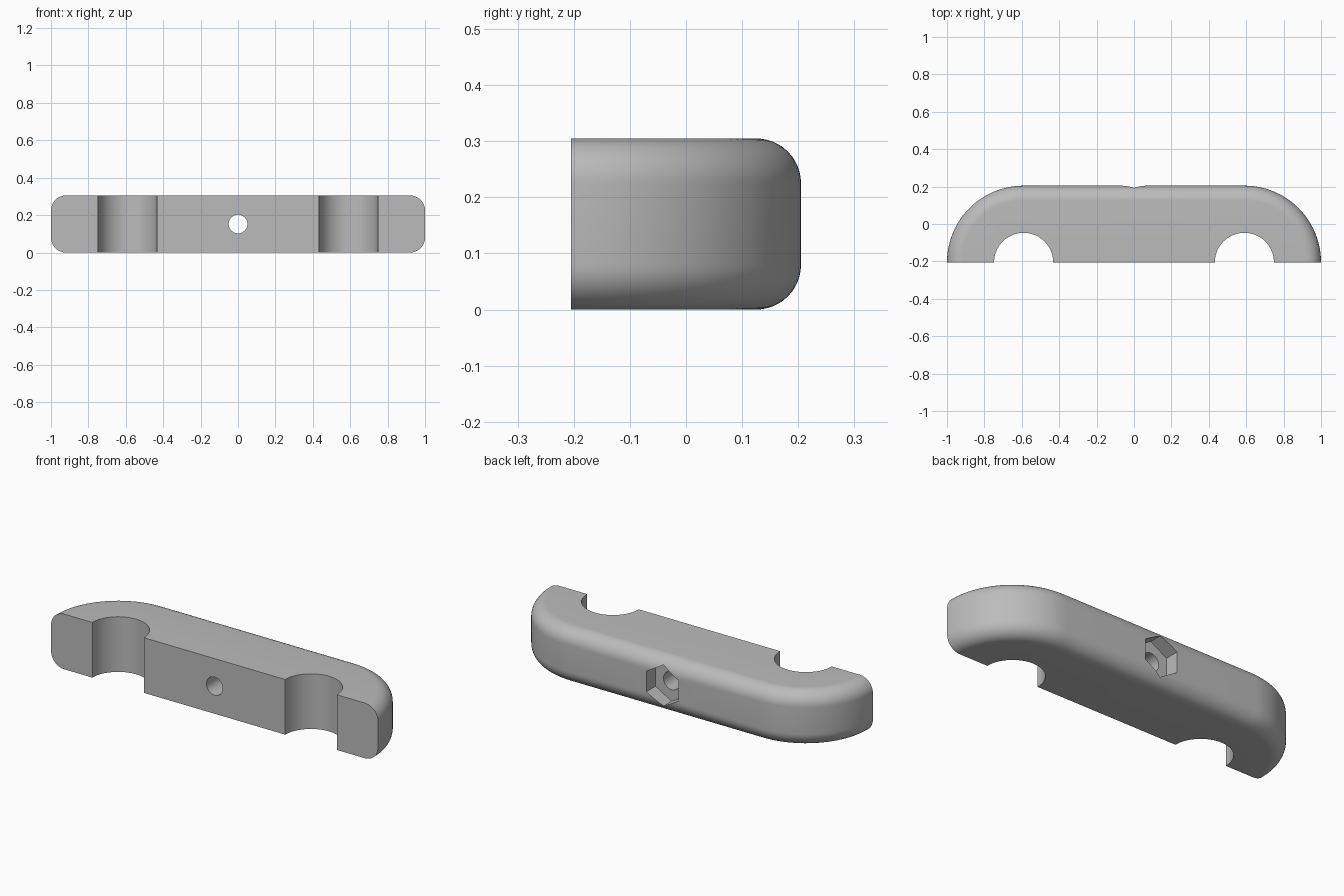
import bpy
import bmesh
from math import sin, cos, pi, radians
from mathutils import Matrix

if "Cube" in bpy.data.objects:
    bpy.data.objects.remove(bpy.data.objects["Cube"])

HEIGHT = 0.305
FRONT = -0.205        # y of the flat front face
END_R = 0.41          # radius of the rounded ends
END_X = 1 - END_R     # x of the end arc centres
NOTCH_R = 0.158       # half-round notches in the front
FILLET = 0.08
MID_Z = HEIGHT / 2

grey = bpy.data.materials.new("plain grey")
grey.use_nodes = True
colour = (0.5, 0.5, 0.5, 1)
grey.diffuse_color = colour
grey.node_tree.nodes["Principled BSDF"].inputs["Base Color"].default_value = colour


def arc(cx, r, start, end, steps):
    """Points on an arc centred on the front face line."""
    angles = [radians(start + (end - start) * i / steps) for i in range(steps + 1)]
    return [(cx + r * cos(a), FRONT + r * sin(a)) for a in angles]


def outline(inset):
    """Half-stadium plan with two notches, its outer wall moved in by inset."""
    r = END_R - inset
    return (arc(END_X, r, 0, 90, 24) + arc(-END_X, r, 90, 180, 24)
            + arc(-END_X, NOTCH_R, 180, 0, 32) + arc(END_X, NOTCH_R, 180, 0, 32))


def make_object(name, bm):
    bmesh.ops.recalc_face_normals(bm, faces=bm.faces)
    mesh = bpy.data.meshes.new(name)
    bm.to_mesh(mesh)
    bm.free()
    mesh.materials.append(grey)
    obj = bpy.data.objects.new(name, mesh)
    bpy.context.collection.objects.link(obj)
    return obj


def cutter(name, radius, sides, y0, y1):
    """Prism along y, with one corner pointing up."""
    bm = bmesh.new()
    place = (Matrix.Translation((0, (y0 + y1) / 2, MID_Z))
             @ Matrix.Rotation(pi / 2, 4, 'X') @ Matrix.Rotation(pi / 2, 4, 'Z'))
    bmesh.ops.create_cone(bm, cap_ends=True, segments=sides, radius1=radius,
                          radius2=radius, depth=y1 - y0, matrix=place)
    # make sure a corner, not a flat, is uppermost
    if max(v.co.z for v in bm.verts) < MID_Z + radius * 0.99:
        bmesh.ops.rotate(bm, verts=bm.verts, cent=(0, 0, MID_Z),
                         matrix=Matrix.Rotation(pi / sides, 3, 'Y'))
    obj = make_object(name, bm)
    obj.hide_render = True
    return obj


# Body: stacked outlines give the filleted outer edges
steps = 12
quarter = [pi / 2 * i / steps for i in range(steps + 1)]
lower = [(FILLET * (1 - cos(pi / 2 - a)), FILLET * (1 - sin(pi / 2 - a))) for a in quarter]
layers = [(d, z) for d, z in reversed(lower)]
layers = sorted([(FILLET - FILLET * sin(a), FILLET - FILLET * cos(a)) for a in quarter],
                key=lambda p: p[1])
layers += [(d, HEIGHT - z) for d, z in reversed(layers)]

bm = bmesh.new()
rings = [[bm.verts.new((x, y, z)) for x, y in outline(d)] for d, z in layers]
for low, high in zip(rings, rings[1:]):
    for i in range(len(low)):
        j = (i + 1) % len(low)
        bm.faces.new((low[i], low[j], high[j], high[i]))
bm.faces.new(rings[-1])
bm.faces.new(reversed(rings[0]))
body = make_object("clamp_body", bm)

# Screw bore and hexagonal nut pocket in the back
cutters = [cutter("bore_cutter", 0.05, 48, -0.4, 0.4),
           cutter("nut_pocket_cutter", 0.114, 6, 0.125, 0.4)]
bpy.ops.object.select_all(action='DESELECT')
bpy.context.view_layer.objects.active = body
body.select_set(True)
for tool in cutters:
    mod = body.modifiers.new(tool.name, 'BOOLEAN')
    mod.operation = 'DIFFERENCE'
    mod.solver = 'EXACT'
    mod.object = tool
    bpy.ops.object.modifier_apply(modifier=mod.name)
    bpy.data.objects.remove(tool)

bpy.ops.object.shade_smooth_by_angle(angle=radians(30))
